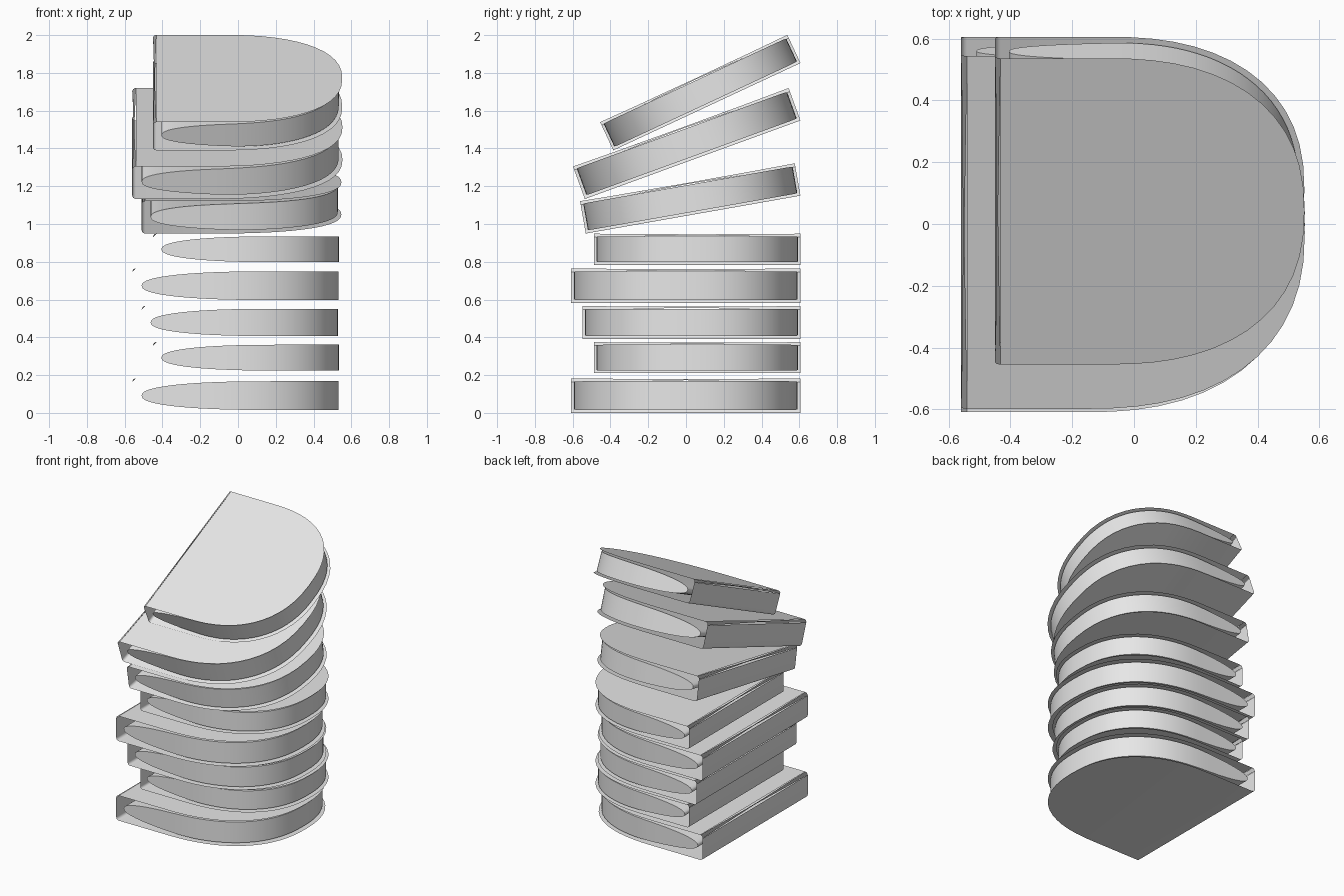
import bpy, bmesh, math

if "Cube" in bpy.data.objects:
    bpy.data.objects.remove(bpy.data.objects["Cube"], do_unlink=True)

GREY = (0.8, 0.8, 0.8, 1)
mat = bpy.data.materials.new("plain grey")
mat.use_nodes = True
mat.diffuse_color = GREY
mat.node_tree.nodes["Principled BSDF"].inputs["Base Color"].default_value = GREY

# Full-size book: origin at the bottom back corner of the spine
WIDTH, LENGTH, THICK = 1.113, 1.215, 0.183
ROUND_START = 0.41      # where the straight edge turns into the rounded nose
POWER = 2.35


def curve(u):
    """Superellipse height for u from 0 (full) to 1 (zero)."""
    return max(0.0, 1 - min(max(u, 0), 1) ** POWER) ** (1 / POWER)


def half_width(x, nose, side):
    return side * curve((x - ROUND_START) / (nose - ROUND_START))


def finish(bm, name):
    bmesh.ops.recalc_face_normals(bm, faces=bm.faces)
    mesh = bpy.data.meshes.new(name)
    bm.to_mesh(mesh)
    bm.free()
    mesh.materials.append(mat)
    return mesh


def cover_mesh():
    """Two thin D-shaped boards joined by a spine with rounded edges."""
    bm = bmesh.new()
    side, steps = LENGTH / 2, 14
    xs = [0] + [ROUND_START + (WIDTH - ROUND_START) * math.sin(math.pi / 2 * i / steps)
                for i in range(steps + 1)]
    front = [(x, -half_width(x, WIDTH, side)) for x in xs]
    outline = front + [(x, -y) for x, y in reversed(front[:-1])]
    boards = []
    for z in (0, THICK):
        verts = [bm.verts.new((x, y - side, z)) for x, y in outline]
        bm.faces.new(verts)
        boards.append(verts)
    low, high = boards
    bm.faces.new((low[0], low[-1], high[-1], high[0]))
    edges = [bm.edges.get((b[0], b[-1])) for b in boards]
    bmesh.ops.bevel(bm, geom=edges, offset=0.02, segments=4, profile=0.5, affect='EDGES')
    return finish(bm, "cover")


def pages_mesh():
    """Page block that narrows to a thin edge at the spine."""
    bm = bmesh.new()
    tip, nose, steps = 0.05, WIDTH - 0.02, 40
    side, half = LENGTH / 2 - 0.015, 0.076
    rings = []
    for i in range(steps + 1):
        x = tip + (nose - tip) * (1 - math.cos(math.pi * i / steps)) / 2
        w = half_width(x, nose, side)
        t = half * curve(1 - (x - tip) / 0.68)
        rings.append([bm.verts.new((x, sy * w - LENGTH / 2, THICK / 2 + sz * t))
                      for sy, sz in ((-1, -1), (1, -1), (1, 1), (-1, 1))])
    for a, b in zip(rings, rings[1:]):
        for k in range(4):
            j = (k + 1) % 4
            bm.faces.new((a[k], a[j], b[j], b[k]))
    bmesh.ops.remove_doubles(bm, verts=bm.verts, dist=1e-5)
    return finish(bm, "pages")


parts = {"cover": cover_mesh(), "pages": pages_mesh()}

# Spine x for each book size
SPINE_X = {1: -0.56, 0.95: -0.51, 0.9: -0.45}
# Size, height of the bottom back edge, tilt in degrees
stack = [(1, 0, 0), (0.9, 0.21, 0), (0.95, 0.392, 0), (1, 0.582, 0),
         (0.9, 0.784, 0), (0.95, 1.15, 10), (1, 1.548, 20), (0.9, 1.852, 25)]

bpy.ops.object.select_all(action='DESELECT')
for n, (size, z, tilt) in enumerate(stack, 1):
    for part, mesh in parts.items():
        ob = bpy.data.objects.new(f"book_{n}_{part}", mesh)
        bpy.context.collection.objects.link(ob)
        ob.location = (SPINE_X[size], 0.606, z)
        ob.rotation_euler.x = math.radians(tilt)
        ob.scale = (size, size, size)
        if n == 1:  # meshes are shared by the whole stack
            ob.select_set(True)
            bpy.context.view_layer.objects.active = ob
            bpy.ops.object.shade_smooth_by_angle(angle=math.radians(40))
            ob.select_set(False)
